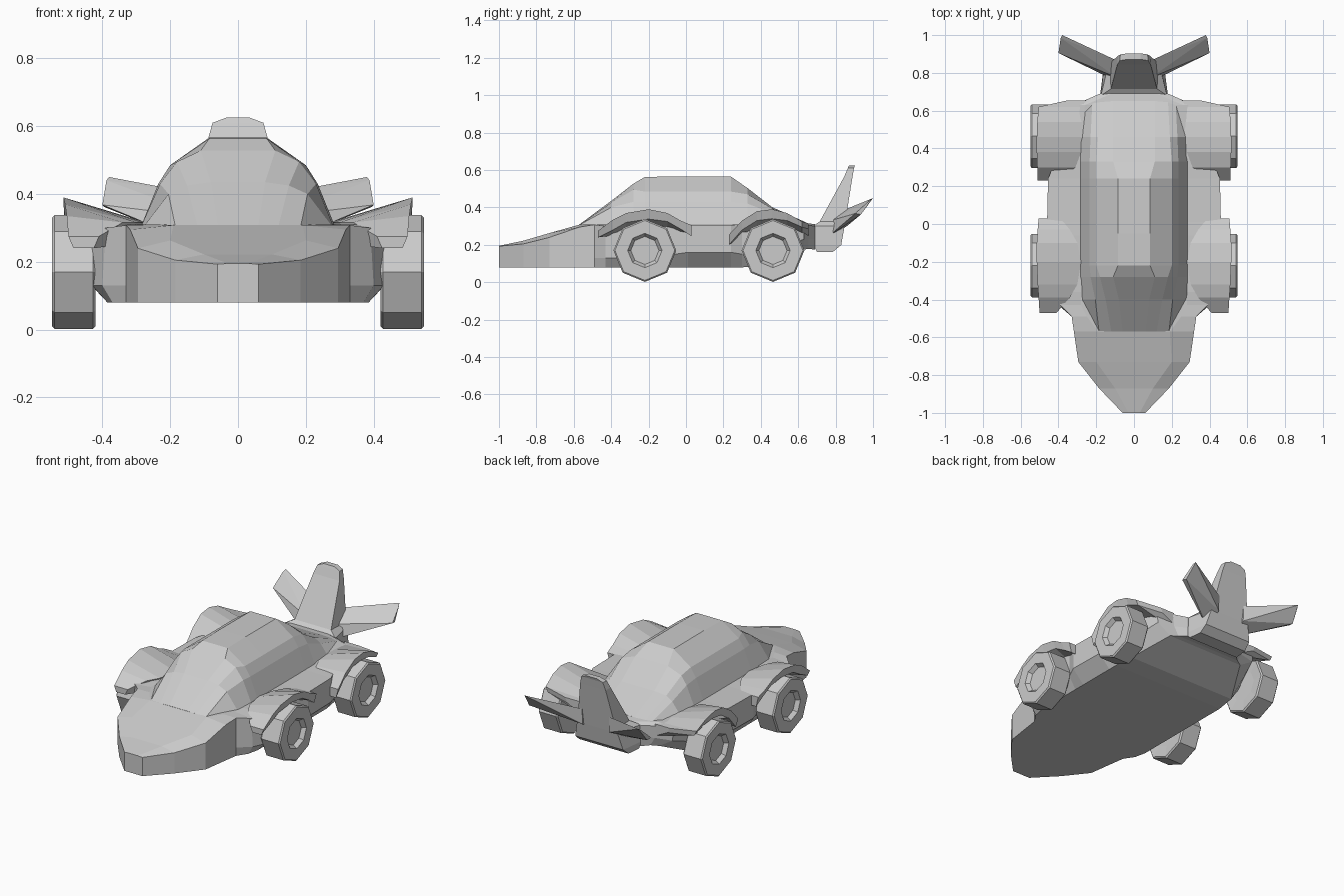
import bpy, bmesh, math
from mathutils import Vector


def finish(name, bm):
    bmesh.ops.remove_doubles(bm, verts=bm.verts[:], dist=1e-5)
    bmesh.ops.recalc_face_normals(bm, faces=bm.faces[:])
    me = bpy.data.meshes.new(name)
    bm.to_mesh(me)
    bm.free()
    ob = bpy.data.objects.new(name, me)
    bpy.context.collection.objects.link(ob)
    return ob


def loft(name, rings, caps=True):
    """Skin closed rings of points that all have the same count."""
    bm = bmesh.new()
    loops = [[bm.verts.new(p) for p in r] for r in rings]
    n = len(loops[0])
    for a, b in zip(loops, loops[1:]):
        for i in range(n):
            j = (i + 1) % n
            bm.faces.new((a[i], a[j], b[j], b[i]))
    if caps:
        bm.faces.new(loops[0])
        bm.faces.new(loops[-1])
    return finish(name, bm)


def mirrored(y, half):
    """Full cross-section at y from (x, z) points on the right half."""
    return [(x, y, z) for x, z in half] + [(-x, y, z) for x, z in reversed(half)]


def hull(name, pts):
    bm = bmesh.new()
    for p in pts:
        bm.verts.new(p)
    bmesh.ops.convex_hull(bm, input=bm.verts[:])
    return finish(name, bm)


# Lower body: y, inner top x, centre z, edge x, edge z, sill x, sill z, bottom x, bottom z
body = [
    (-1.00, .03, .195, .06, .193, .06, .13, .06, .08),
    (-.87, .10, .222, .185, .205, .185, .13, .185, .08),
    (-.73, .20, .263, .295, .240, .295, .13, .295, .08),
    (-.57, .19, .308, .318, .295, .318, .13, .318, .08),
    (-.49, .25, .310, .330, .308, .330, .13, .330, .08),
    (-.43, .28, .310, .390, .300, .400, .13, .370, .08),
    (-.36, .28, .310, .430, .310, .430, .13, .385, .08),
    (-.06, .28, .310, .430, .310, .430, .15, .385, .08),
    (.01, .28, .310, .460, .306, .460, .16, .385, .08),
    (.24, .28, .310, .455, .306, .455, .16, .385, .08),
    (.30, .28, .310, .430, .310, .430, .15, .385, .08),
    (.42, .28, .315, .420, .310, .420, .16, .370, .085),
    (.63, .26, .318, .360, .310, .350, .23, .260, .175),
    (.655, .20, .315, .260, .305, .250, .23, .220, .178),
    (.69, .12, .310, .180, .300, .180, .23, .180, .175),
]
loft("body", [mirrored(y, [(a, b), (c, d), (e, f), (g, h)])
              for y, a, b, c, d, e, f, g, h in body])

# Cabin: y, base x, then (x, z) of window line, shoulder and roof edge
cabin = [
    (-.57, .190, (.185, .306), (.12, .308), (.06, .309)),
    (-.40, .285, (.205, .400), (.15, .425), (.08, .435)),
    (-.28, .290, (.230, .430), (.18, .495), (.11, .528)),
    (-.22, .290, (.235, .430), (.20, .485), (.085, .563)),
    (-.05, .290, (.235, .430), (.20, .485), (.085, .566)),
    (.24, .290, (.235, .430), (.20, .485), (.085, .565)),
    (.33, .290, (.235, .420), (.20, .470), (.11, .503)),
    (.46, .290, (.230, .370), (.19, .395), (.11, .402)),
    (.65, .270, (.220, .312), (.18, .314), (.11, .316)),
]
loft("cabin", [mirrored(y, [(bx, .295), *pts]) for y, bx, *pts in cabin])

# Fenders: y, outer x, crest z, lip z, inner x
front_arch = [
    (-.47, .500, .275, .240, .410),
    (-.39, .505, .335, .280, .340),
    (-.32, .510, .370, .320, .300),
    (-.20, .515, .390, .338, .280),
    (-.10, .515, .370, .325, .300),
    (-.03, .510, .330, .285, .340),
    (.03, .505, .305, .245, .390),
]
rear_arch = [
    (.23, .510, .255, .200, .410),
    (.30, .512, .330, .280, .310),
    (.38, .515, .380, .330, .280),
    (.46, .515, .390, .340, .270),
    (.54, .512, .370, .330, .270),
    (.62, .505, .325, .295, .280),
    (.655, .350, .315, .285, .250),
]


def fender(name, arch, s):
    rings = []
    for y, xo, zt, zl, xi in arch:
        zi = min(.316, zt)
        rings.append([(s * xi, y, zi), (s * xo, y, zt),
                      (s * (xo - .015), y, zl), (s * (xi + .015), y, min(zl, .25))])
    loft(name, rings)


# Wheels: octagonal lathe of (radius, x) with a recessed hub
tyre = [(.09, .425), (.16, .420), (.168, .428), (.168, .541),
        (.16, .548), (.092, .548), (.075, .525), (.068, .525)]


def wheel(name, y, s):
    rings = []
    for r, x in tyre:
        rings.append([(s * x, y + r * math.cos(k * math.pi / 4),
                       .170 + r * math.sin(k * math.pi / 4)) for k in range(8)])
    loft(name, rings)


# Rear side fins: root quad and tip quad
fin = [(.09, .755, .24), (.09, .775, .33), (.09, .865, .395), (.09, .86, .30),
       (.400, .905, .368), (.395, .935, .362), (.380, 1.0, .450), (.388, .985, .440)]

for side, s in (("right", 1), ("left", -1)):
    fender("front_fender_" + side, front_arch, s)
    fender("rear_fender_" + side, rear_arch, s)
    wheel("front_wheel_" + side, -.22, s)
    wheel("rear_wheel_" + side, .465, s)
    hull("tail_side_fin_" + side, [Vector((s * x, y, z)) for x, y, z in fin])

# Upright tail fin on a broad base: z, front y, back y, front x, back x
tail = [
    (.162, .70, .785, .175, .165),
    (.200, .68, .830, .180, .160),
    (.300, .68, .848, .175, .135),
    (.325, .715, .852, .122, .128),
    (.563, .845, .890, .088, .085),
    (.610, .865, .898, .075, .072),
    (.625, .872, .903, .035, .035),
]
loft("tail_fin", [[(xf, yf, z), (xb, yb, z), (-xb, yb, z), (-xf, yf, z)]
                  for z, yf, yb, xf, xb in tail])
